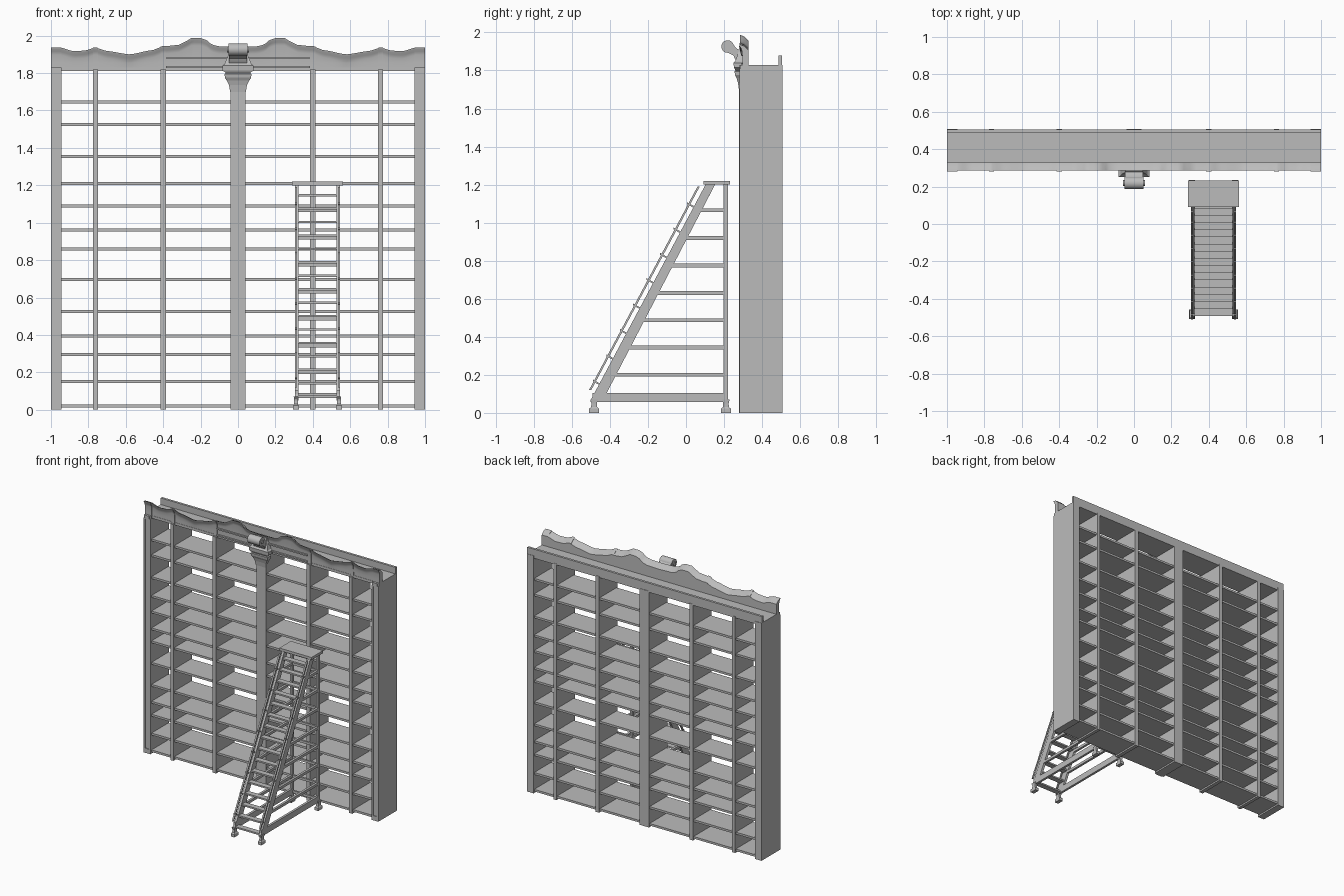
import bpy, bmesh, math

grey = bpy.data.materials.new("plain grey")
grey.diffuse_color = (0.5, 0.5, 0.5, 1)


def finish(name, bm, smooth=False):
    bmesh.ops.recalc_face_normals(bm, faces=bm.faces)
    me = bpy.data.meshes.new(name)
    bm.to_mesh(me)
    bm.free()
    me.materials.append(grey)
    ob = bpy.data.objects.new(name, me)
    bpy.context.collection.objects.link(ob)
    if smooth:
        bpy.ops.object.select_all(action='DESELECT')
        ob.select_set(True)
        bpy.context.view_layer.objects.active = ob
        bpy.ops.object.shade_smooth_by_angle(angle=math.radians(35))
    return ob


def loft(name, rings, smooth=False):
    """Skin a list of equal-length closed rings and cap both ends."""
    bm = bmesh.new()
    vs = [[bm.verts.new(p) for p in r] for r in rings]
    n = len(rings[0])
    for a, b in zip(vs, vs[1:]):
        for i in range(n):
            bm.faces.new((a[i], a[(i + 1) % n], b[(i + 1) % n], b[i]))
    bm.faces.new(vs[0])
    bm.faces.new(vs[-1])
    return finish(name, bm, smooth)


def prism(name, x0, x1, pts, smooth=False):
    """Extrude a (y, z) outline along x."""
    return loft(name, [[(x, y, z) for y, z in pts] for x in (x0, x1)], smooth)


def box(name, x0, x1, y0, y1, z0, z1):
    return prism(name, x0, x1, [(y0, z0), (y1, z0), (y1, z1), (y0, z1)])


# ---------- bookcase ----------
DIVIDERS = [(0.0, 0.04), (0.4, 0.015), (-0.4, 0.015), (0.762, 0.013), (-0.762, 0.013)]
SHELVES = [0.02, 0.15, 0.295, 0.395, 0.525, 0.695, 0.86, 0.96, 1.09, 1.21, 1.355, 1.525, 1.645]

for z in SHELVES:
    box("shelf", -0.95, 0.95, 0.295, 0.5, z - 0.008, z + 0.008)
for x, w in DIVIDERS:
    box("divider", x - w, x + w, 0.283, 0.508, 0, 1.82)
for s in (-1, 1):
    # solid end wall with a framed front
    xs = sorted((s * 0.943, s * 1.0))
    box("end_wall", xs[0], xs[1], 0.286, 0.508, 0, 1.83)
    for a, b in ((xs[0], xs[0] + 0.01), (xs[1] - 0.01, xs[1])):
        box("end_wall_stile", a, b, 0.28, 0.287, 0.0, 1.81)
    box("end_wall_foot", xs[0] + 0.01, xs[1] - 0.01, 0.28, 0.287, 0, 0.035)
    box("end_wall_head", xs[0] + 0.01, xs[1] - 0.01, 0.28, 0.287, 1.8, 1.83)
box("top_board", -1, 1, 0.3, 0.5, 1.81, 1.83)
box("back_top_rail", -1, 1, 0.487, 0.505, 1.81, 1.88)

# ---------- wavy cornice ----------
CREST = [(0, 1.94), (0.1, 1.943), (0.14, 1.952), (0.17, 1.977), (0.2, 1.987), (0.25, 1.987),
         (0.28, 1.968), (0.32, 1.95), (0.4, 1.943), (0.46, 1.922), (0.58, 1.9), (0.7, 1.918),
         (0.765, 1.936), (0.82, 1.92), (0.88, 1.917), (0.945, 1.935), (1.0, 1.935)]


def crest(x):
    x = abs(x)
    for (x0, h0), (x1, h1) in zip(CREST, CREST[1:]):
        if x <= x1 + 1e-6:
            t = (x - x0) / (x1 - x0)
            t = t * t * (3 - 2 * t) * 0.5 + t * 0.5
            return h0 + (h1 - h0) * t
    return CREST[-1][1]


def cornice(name, x0, x1, n, dy=0.0, dz=0.0):
    rings = []
    for i in range(n + 1):
        x = x0 + (x1 - x0) * i / n
        h = crest(x) + dz
        prof = [(0.302, 1.81), (0.302, 1.855), (0.3, h - 0.04), (0.296, h - 0.022),
                (0.287, h - 0.01), (0.285, h)]
        ring = [(x, y - dy, z) for y, z in prof]
        ring += [(x, 0.305, h - 0.008), (x, 0.328, h - 0.03), (x, 0.328, 1.81)]
        rings.append(ring)
    return loft(name, rings, True)


cornice("cornice", -1, 1, 120)
for x, w in DIVIDERS[1:] + [(0.972, 0.028), (-0.972, 0.028)]:
    cornice("cornice_bracket", x - w, x + w, 4, 0.005, 0.002)
for z in (1.832, 1.882):
    box("cornice_bead", -0.385, 0.385, 0.288, 0.304, z - 0.005, z + 0.005)

# ---------- centre column and capital ----------
box("column_face", -0.025, 0.025, 0.278, 0.285, 0, 1.75)
CAPITAL = [(1.70, 0.042, 0.278), (1.735, 0.048, 0.273), (1.76, 0.06, 0.266), (1.775, 0.07, 0.258),
           (1.795, 0.072, 0.255), (1.8, 0.064, 0.26), (1.815, 0.083, 0.252), (1.84, 0.083, 0.25),
           (1.848, 0.072, 0.258), (1.875, 0.062, 0.268), (1.9, 0.048, 0.276), (1.93, 0.048, 0.28)]
loft("column_capital", [[(-w, y, z), (w, y, z), (w, 0.3, z), (-w, 0.3, z)] for z, w, y in CAPITAL])
prism("scroll_neck", -0.048, 0.048,
      [(0.28, 1.835), (0.262, 1.85), (0.25, 1.878), (0.222, 1.893), (0.215, 1.93),
       (0.236, 1.953), (0.25, 1.935), (0.266, 1.915), (0.295, 1.9)], True)


def disc(name, x0, x1, y, z, r, n=24):
    prism(name, x0, x1, [(y + r * math.cos(2 * math.pi * i / n), z + r * math.sin(2 * math.pi * i / n))
                         for i in range(n)], True)


disc("scroll_roll", -0.052, 0.052, 0.219, 1.926, 0.033)
disc("scroll_eye", -0.058, 0.058, 0.219, 1.926, 0.015)

# ---------- library steps ----------
CX = 0.425
SLOPE = 0.533


def front_y(z):
    return 0.1 + (z - 1.195) * SLOPE


def inner_y(z):
    return 0.15 + (z - 1.195) * 0.52


SIDE_BARS = [0.2, 0.343, 0.487, 0.63, 0.775, 0.92, 1.065]
box("step_platform", CX - 0.137, CX + 0.137, 0.092, 0.232, 1.2, 1.22)
for s in (-1, 1):
    xa, xb = sorted((CX + s * 0.102, CX + s * 0.12))
    prism("step_stringer", xa, xb, [(front_y(0.06), 0.06), (front_y(1.2), 1.2),
                                    (inner_y(1.2), 1.2), (inner_y(0.06), 0.06)])
    box("step_post", xa, xb, 0.198, 0.222, 0.05, 1.2)
    box("step_base_rail", xa, xb, front_y(0.085), 0.2, 0.058, 0.105)
    for z in SIDE_BARS:
        box("step_side_bar", xa, xb, inner_y(z) - 0.02, 0.2, z - 0.01, z + 0.01)
    # feet
    for y in (-0.483, 0.21):
        xm = CX + s * 0.115
        loft("step_foot", [[(xm - a, y - b, z), (xm + a, y - b, z), (xm + a, y + b, z), (xm - a, y + b, z)]
                           for z, a, b in ((0, 0.015, 0.026), (0.022, 0.015, 0.026), (0.03, 0.01, 0.016),
                                           (0.05, 0.01, 0.014), (0.07, 0.012, 0.02))])
    # handrail with small standoffs
    xr = CX + s * 0.115
    off = 0.037
    prism("step_handrail", xr - 0.006, xr + 0.006,
          [(front_y(0.12) - off, 0.12), (front_y(0.12) - off + 0.012, 0.12),
           (front_y(1.19) - off + 0.012, 1.19), (front_y(1.19) - off, 1.19)])
    for i in range(8):
        z = 0.15 + i * 0.133
        y = front_y(z)
        prism("handrail_standoff", xr - 0.005, xr + 0.005,
              [(y - off + 0.004, z + 0.016), (y + 0.006, z - 0.006), (y + 0.006, z + 0.004),
               (y - off + 0.004, z + 0.026)])
for i in range(16):
    z = 0.07 + i * 0.0718
    box("step_tread", CX - 0.105, CX + 0.105, front_y(z) + 0.008, front_y(z) + 0.05, z - 0.006, z + 0.006)
for z in SIDE_BARS + [0.08]:
    box("step_back_bar", CX - 0.105, CX + 0.105, 0.203, 0.218, z - 0.009, z + 0.009)
